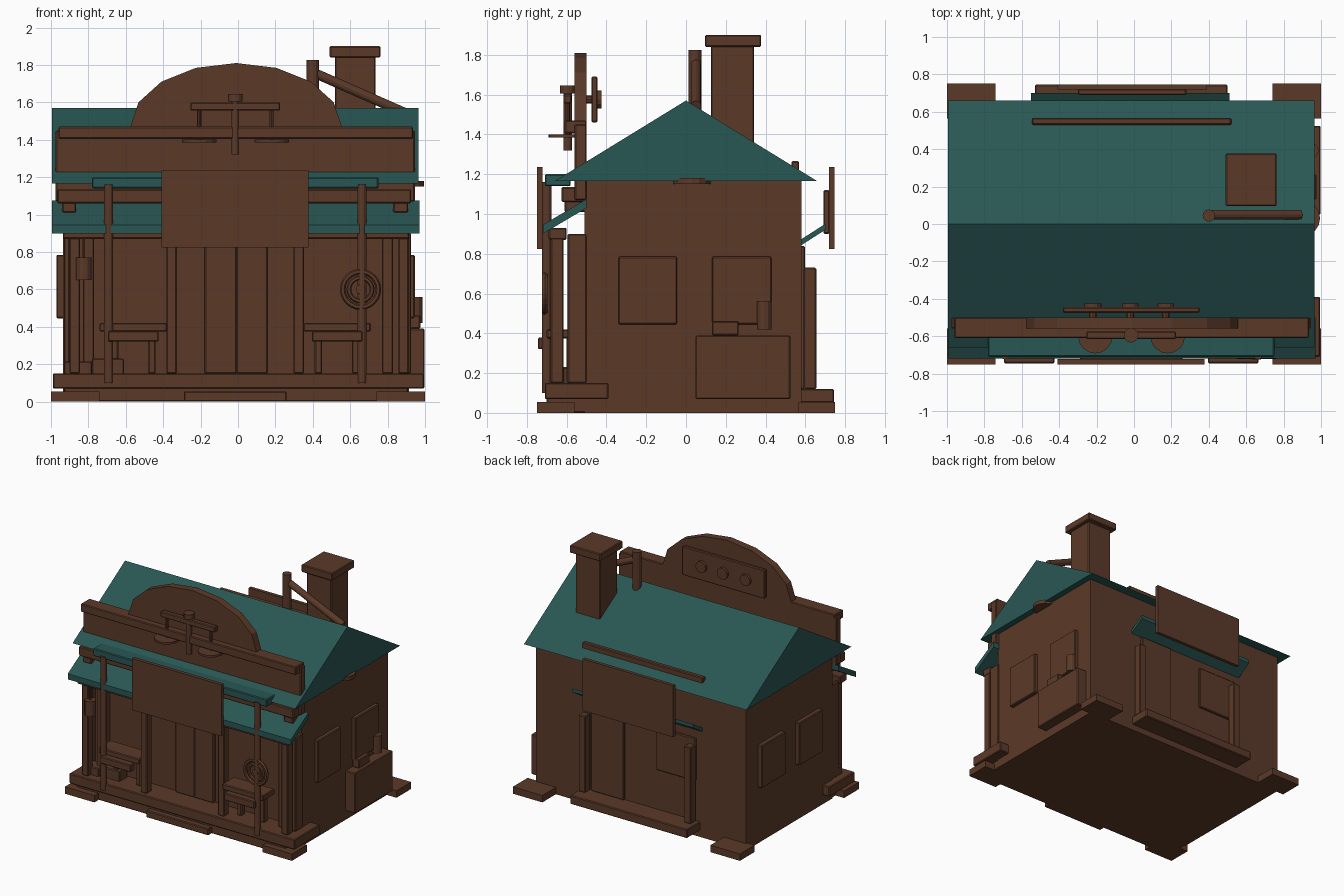
import bpy, bmesh, math
from mathutils import Vector


def material(name, color):
    m = bpy.data.materials.new(name)
    m.diffuse_color = (*color, 1)
    return m


BROWN = material("dark brown wood", (0.105, 0.042, 0.022))
TEAL = material("dark teal roofing", (0.022, 0.095, 0.088))


def finish(name, bm, mat, bevel=0.0):
    bmesh.ops.recalc_face_normals(bm, faces=bm.faces)
    me = bpy.data.meshes.new(name)
    bm.to_mesh(me)
    bm.free()
    me.materials.append(mat)
    ob = bpy.data.objects.new(name, me)
    bpy.context.collection.objects.link(ob)
    if bevel:
        mod = ob.modifiers.new("edge", "BEVEL")
        mod.width, mod.segments = bevel, 1
    return ob


def box(name, x, y, z, mat=BROWN, bevel=0.006):
    bm = bmesh.new()
    bmesh.ops.create_cube(bm, size=1)
    for v in bm.verts:
        v.co = [(a + b) / 2 + c * (b - a) for (a, b), c in zip((x, y, z), v.co)]
    return finish(name, bm, mat, bevel)


def prism(name, pts, axis, lo, hi, mat=BROWN):
    """Extrude a profile: axis 'x' takes (y, z) points, axis 'y' takes (x, z)."""
    bm = bmesh.new()
    put = (lambda p, t: (t, *p)) if axis == "x" else (lambda p, t: (p[0], t, p[1]))
    f = bm.faces.new([bm.verts.new(put(p, lo)) for p in pts])
    ext = bmesh.ops.extrude_face_region(bm, geom=[f])["geom"]
    d = Vector((hi - lo, 0, 0) if axis == "x" else (0, hi - lo, 0))
    for v in ext:
        if isinstance(v, bmesh.types.BMVert):
            v.co += d
    return finish(name, bm, mat)


def rod(name, a, b, r, sides=12, r2=None):
    a, b = Vector(a), Vector(b)
    bm = bmesh.new()
    bmesh.ops.create_cone(bm, cap_ends=True, segments=sides, radius1=r,
                          radius2=r if r2 is None else r2, depth=(b - a).length)
    q = (b - a).to_track_quat("Z", "Y")
    for v in bm.verts:
        v.co = q @ v.co + (a + b) / 2
    return finish(name, bm, BROWN)


def ring(name, c, r, tube):
    bpy.ops.mesh.primitive_torus_add(location=c, rotation=(math.pi / 2, 0, 0), major_radius=r,
                                     minor_radius=tube, major_segments=24, minor_segments=6)
    ob = bpy.context.object
    ob.name = name
    ob.data.materials.append(BROWN)


# Main body, base and porch floor
box("building_body", (-0.935, 0.915), (-0.51, 0.58), (0, 1.17), bevel=0)
box("porch_base", (-0.93, 0.91), (-0.7, -0.39), (0, 0.075))
box("porch_floor", (-0.99, 0.995), (-0.71, -0.39), (0.07, 0.15))
box("front_step", (-0.29, 0.26), (-0.745, -0.6), (0, 0.055))
box("back_step", (-0.53, 0.5), (0.57, 0.745), (0.05, 0.12))
for x in ((-1, -0.74), (0.74, 1)):
    box("corner_pad", x, (-0.75, -0.56), (0, 0.055), bevel=0)
    box("corner_pad", x, (0.565, 0.75), (0, 0.055), bevel=0)

# Roof, awnings
prism("gable_roof", [(-0.66, 1.165), (0.66, 1.165), (0, 1.57)], "x", -0.995, 0.965, TEAL)
prism("front_awning", [(-0.72, 0.9), (-0.5, 1.03), (-0.5, 1.075), (-0.72, 0.945)],
      "x", -0.995, 0.97, TEAL)
prism("back_awning", [(0.575, 0.84), (0.7, 0.92), (0.7, 0.95), (0.575, 0.87)],
      "x", -0.55, 0.51, TEAL)
box("front_canopy_strip", (-0.78, 0.75), (-0.71, -0.58), (1.14, 1.2), TEAL)
box("roof_batten", (-0.545, 0.52), (0.53, 0.568), (1.2, 1.265))

# False front with low-poly arch
arch = [(-0.01 + 0.565 * math.cos(i * math.pi / 8), 1.47 + 0.34 * math.sin(i * math.pi / 8))
        for i in range(9)]
prism("arched_front", [(0.555, 1.4)] + arch + [(-0.575, 1.4)], "y", -0.56, -0.5)
box("parapet", (-0.975, 0.945), (-0.56, -0.5), (1.07, 1.45))
box("parapet_trim", (-0.96, 0.935), (-0.61, -0.5), (1.405, 1.47))
box("fascia_beam", (-0.965, 0.925), (-0.625, -0.5), (1.06, 1.135))
for x in ((-0.94, -0.865), (0.83, 0.91)):
    box("fascia_bracket", x, (-0.61, -0.5), (1.01, 1.07))

# Ornament on the arch
rod("ornament_post", (-0.015, -0.595, 1.32), (-0.015, -0.595, 1.61), 0.021)
rod("ornament_cap", (-0.015, -0.595, 1.605), (-0.015, -0.595, 1.645), 0.039)
box("ornament_bar", (-0.255, 0.225), (-0.615, -0.575), (1.555, 1.6))
for x in (-0.207, 0.18):
    rod("lamp_stem", (x, -0.595, 1.39), (x, -0.595, 1.56), 0.011, 8)
    rod("lamp_shade", (x, -0.6, 1.384), (x, -0.6, 1.4), 0.092, 16)
box("rear_board", (-0.38, 0.35), (-0.475, -0.445), (1.46, 1.69))
for x in (-0.22, -0.02, 0.17):
    rod("rear_board_knob", (x, -0.46, 1.575), (x, -0.425, 1.575), 0.045)
    rod("rear_board_pin", (x, -0.51, 1.575), (x, -0.46, 1.575), 0.02, 8)

# Porch posts, beam and wall pilasters
for x in (-0.873, -0.355, 0.325, 0.885):
    box("porch_post", (x - 0.028, x + 0.028), (-0.68, -0.615), (0.15, 0.9))
box("porch_beam", (-0.935, 0.915), (-0.69, -0.6), (0.87, 0.93))
for x in ((-0.93, -0.9), (-0.83, -0.77), (0.77, 0.83), (0.885, 0.925)):
    box("wall_pilaster", x, (-0.595, -0.5), (0.15, 0.9))
for x in (-0.692, 0.663):
    rod("awning_pole", (x, -0.7, 0.1), (x, -0.7, 1.16), 0.024)

# Front door and benches
for x in ((-0.178, -0.008), (-0.008, 0.158)):
    box("front_door_leaf", x, (-0.535, -0.5), (0.15, 0.84))
for a, b in ((-0.74, -0.38), (0.35, 0.71)):
    box("bench_seat", (a, b), (-0.7, -0.55), (0.375, 0.42))
    box("bench_front_board", (a + 0.045, b - 0.045), (-0.745, -0.69), (0.32, 0.378))
    for x in (a + 0.06, b - 0.1):
        box("bench_leg", (x, x + 0.04), (-0.6, -0.55), (0.15, 0.38))
box("porch_crate", (-0.78, -0.61), (-0.62, -0.52), (0.14, 0.23))
box("porch_plank", (-0.93, -0.78), (-0.64, -0.54), (0.14, 0.215))

# Lantern and wheel
rod("lantern", (-0.825, -0.68, 0.65), (-0.825, -0.68, 0.77), 0.041)
rod("lantern_hanger", (-0.825, -0.68, 0.77), (-0.825, -0.68, 0.89), 0.008, 6)
for r, t in ((0.095, 0.015), (0.062, 0.013)):
    ring("wheel_ring", (0.655, -0.71, 0.6), r, t)
rod("wheel_hub", (0.655, -0.725, 0.6), (0.655, -0.69, 0.6), 0.025)

# Sign boards front and back
box("front_sign", (-0.41, 0.378), (-0.75, -0.722), (0.825, 1.235), bevel=0)
box("back_sign", (-0.41, 0.39), (0.72, 0.747), (0.825, 1.235), bevel=0)
box("back_sign_brace", (-0.3, 0.28), (0.69, 0.722), (0.9, 1.12))

# Back posts, door and window
for x in (-0.47, 0.46):
    box("back_post", (x - 0.03, x + 0.03), (0.59, 0.655), (0.12, 0.73))
for x in ((-0.02 + 0.15, 0.42),):
    box("back_door", x, (0.57, 0.598), (0.12, 0.84))
box("back_window", (-0.5, -0.15), (0.57, 0.597), (0.44, 0.78))

# Side windows
for y in ((-0.34, -0.045), (0.13, 0.43)):
    box("right_window", (0.9, 0.945), y, (0.445, 0.785))
    box("left_window", (-0.97, -0.92), y, (0.445, 0.785))

# Storage chest on the right side with small items
box("side_chest", (0.9, 0.997), (0.048, 0.525), (0.07, 0.39))
box("chest_box", (0.915, 0.975), (0.13, 0.265), (0.39, 0.46))
rod("chest_bottle", (0.95, 0.393, 0.42), (0.95, 0.393, 0.56), 0.037)
rod("gable_lamp_shade", (0.9, 0.03, 1.15), (0.9, 0.03, 1.18), 0.095, 16)

# Chimney, roof pole and brace
box("chimney", (0.518, 0.735), (0.125, 0.342), (1.3, 1.85))
box("chimney_cap", (0.49, 0.762), (0.095, 0.378), (1.84, 1.9))
rod("roof_pole", (0.4, 0.045, 1.5), (0.4, 0.045, 1.825), 0.033)
rod("roof_pole_brace", (0.39, 0.05, 1.765), (0.89, 0.05, 1.545), 0.026)
